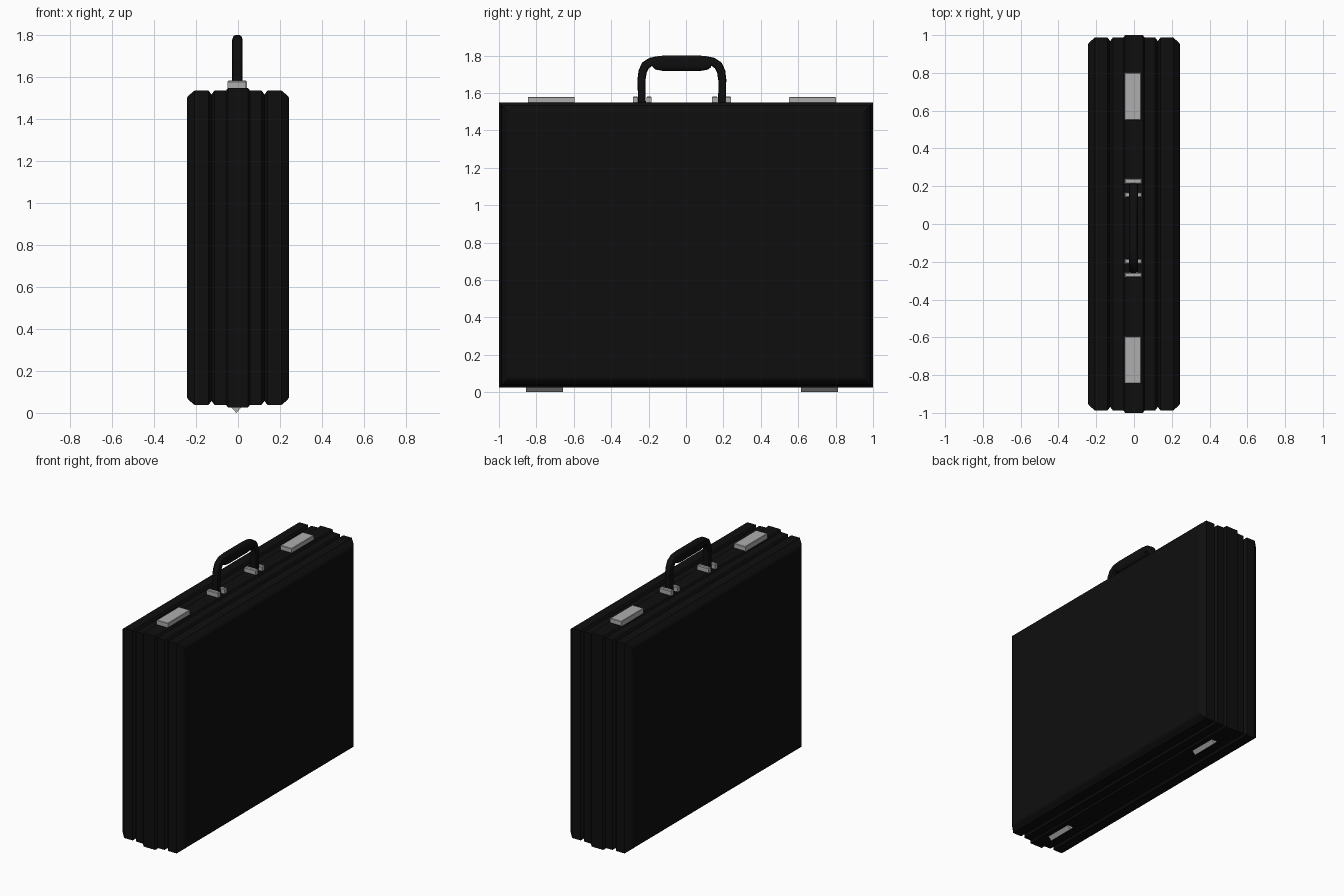
import bpy, bmesh, math

if "Cube" in bpy.data.objects:
    bpy.data.objects.remove(bpy.data.objects["Cube"])


def material(name, rgb):
    m = bpy.data.materials.new(name)
    m.diffuse_color = (*rgb, 1)
    m.use_nodes = True
    m.node_tree.nodes["Principled BSDF"].inputs["Base Color"].default_value = m.diffuse_color
    return m


BLACK = material("black leather", (0.0045, 0.0045, 0.0045))
STEEL = material("brushed steel", (0.42, 0.42, 0.42))
CX, CY = -0.005, -0.022          # hardware sits slightly off centre


def loft(name, rings, mat):
    """Skin a list of equal-length point rings and cap both ends."""
    bm = bmesh.new()
    vs = [[bm.verts.new(p) for p in ring] for ring in rings]
    n = len(vs[0])
    for a, b in zip(vs, vs[1:]):
        for i in range(n):
            j = (i + 1) % n
            bm.faces.new((a[i], a[j], b[j], b[i]))
    bm.faces.new(vs[0])
    bm.faces.new(vs[-1])
    bmesh.ops.recalc_face_normals(bm, faces=bm.faces)
    me = bpy.data.meshes.new(name)
    bm.to_mesh(me)
    bm.free()
    me.materials.append(mat)
    ob = bpy.data.objects.new(name, me)
    bpy.context.collection.objects.link(ob)
    return ob


def rect(x, inset):
    """Case outline in the y-z plane, shrunk by inset."""
    y, lo, hi = 1 - inset, 0.025 + inset, 1.548 - inset
    return [(x, -y, lo), (x, y, lo), (x, y, hi), (x, -y, hi)]


def box(name, x0, x1, y0, y1, z0, z1, mat, top=0.0):
    """Box whose top is drawn in by the amount top."""
    def ring(z, t):
        return [(x0 + t, y0 + t, z), (x1 - t, y0 + t, z),
                (x1 - t, y1 - t, z), (x0 + t, y1 - t, z)]
    return loft(name, [ring(z0, 0), ring(z1 - top, 0), ring(z1, top)], mat)


# Case: stepped profile across the thickness, as (x, inset) on one side
half = [(0.047, 0.0), (0.056, 0.012), (0.112, 0.013), (0.126, 0.032),
        (0.140, 0.013), (0.207, 0.013), (0.236, 0.037), (0.244, 0.050)]
profile = [(-x, i) for x, i in reversed(half)] + half
loft("case_body", [rect(x, i) for x, i in profile], BLACK)

for s, side in ((-1, "front"), (1, "back")):
    # Latch plate
    y = CY + s * 0.698
    box(f"latch_{side}", CX - 0.046, CX + 0.043, y - 0.125, y + 0.125,
        1.54, 1.579, STEEL, 0.003)
    # Handle bracket: a block either side of the handle leg
    for part, d0, d1 in (("inner", 0.162, 0.190), ("outer", 0.234, 0.262)):
        a, b = sorted((CY + s * d0, CY + s * d1))
        box(f"handle_bracket_{part}_{side}", CX - 0.044, CX + 0.047, a, b,
            1.54, 1.582, STEEL, 0.005)
    # Foot: wedge-shaped strip
    y = CY + s * 0.735
    loft(f"foot_{side}", [[(-0.034, v, 0.028), (-0.008, v, 0.0), (0.018, v, 0.028)]
                          for v in (y - 0.099, y + 0.099)], STEEL)

# Handle: (distance from centre, height, half thickness), mirrored
path = [(0.213, 1.53, 0.021), (0.215, 1.60, 0.021), (0.216, 1.67, 0.022),
        (0.210, 1.715, 0.023), (0.194, 1.748, 0.024), (0.165, 1.767, 0.023),
        (0.150, 1.766, 0.029), (0.135, 1.761, 0.037), (0.105, 1.759, 0.041)]
path = [(-d, z, h) for d, z, h in path] + [(d, z, h) for d, z, h in reversed(path)]
rings = []
for k, (d, z, h) in enumerate(path):
    p, q = path[max(k - 1, 0)], path[min(k + 1, len(path) - 1)]
    t = math.atan2(q[1] - p[1], q[0] - p[0])
    ring = []
    for i in range(12):
        a = math.tau * (i + 0.5) / 12
        # Squarish oval section
        u = math.copysign(abs(math.cos(a)) ** 0.6, math.cos(a)) * 0.025
        v = math.copysign(abs(math.sin(a)) ** 0.6, math.sin(a)) * h
        ring.append((-0.003 + u, CY + d - v * math.sin(t), z + v * math.cos(t)))
    rings.append(ring)
handle = loft("handle", rings, BLACK)
bpy.context.view_layer.objects.active = handle
handle.select_set(True)
bpy.ops.object.shade_smooth_by_angle(angle=math.radians(40))
